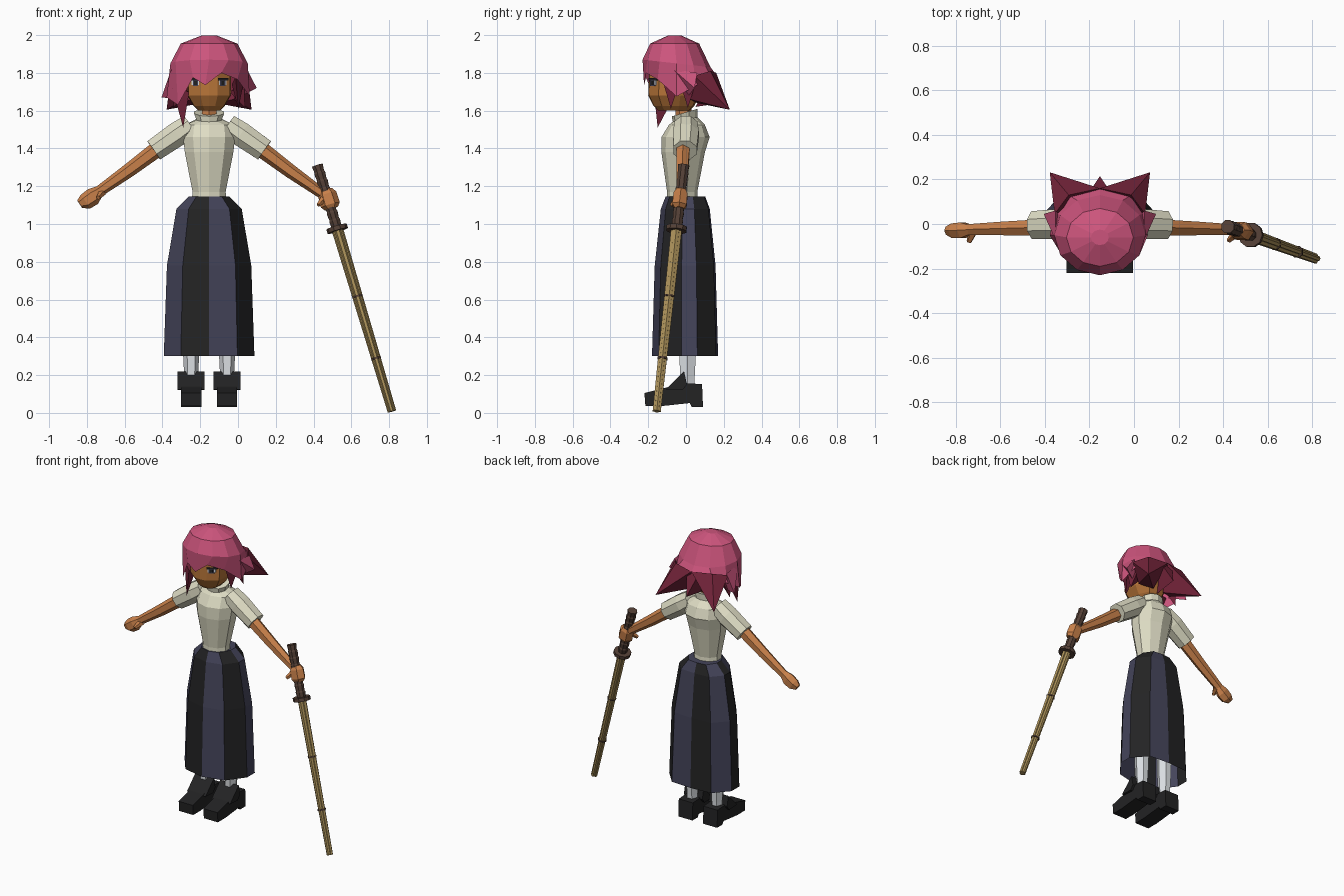
import bpy, bmesh, math
from mathutils import Vector as V

if "Cube" in bpy.data.objects:
    bpy.data.objects.remove(bpy.data.objects["Cube"])

CX = -0.153  # body centre line


def material(name, r, g, b):
    lin = [((c / 255 + 0.055) / 1.055) ** 2.4 for c in (r, g, b)]
    m = bpy.data.materials.new(name)
    m.diffuse_color = (*lin, 1)
    m.use_nodes = True
    m.node_tree.nodes["Principled BSDF"].inputs["Base Color"].default_value = m.diffuse_color
    return m


SKIN = material("skin", 200, 128, 74)
FACE = material("face_skin", 182, 116, 56)
SHIRT = material("cream_cloth", 222, 220, 196)
PINK = material("pink_hair", 204, 84, 124)
DARK_HAIR = material("dark_red_hair", 116, 36, 58)
NAVY = material("navy_cloth", 68, 68, 90)
BLACK = material("black", 35, 35, 36)
SOCK = material("white_sock", 222, 226, 230)
BAMBOO = material("bamboo", 172, 146, 90)
BROWN = material("dark_brown", 84, 64, 54)


def finish(name, bm, mats):
    bmesh.ops.recalc_face_normals(bm, faces=bm.faces)
    me = bpy.data.meshes.new(name)
    bm.to_mesh(me)
    bm.free()
    for m in mats:
        me.materials.append(m)
    ob = bpy.data.objects.new(name, me)
    bpy.context.collection.objects.link(ob)
    return ob


def loft(name, rings, *mats, caps=(True, True), bm=None):
    """Skin a list of point rings; columns cycle through the materials."""
    own = bm is None
    bm = bm or bmesh.new()
    vs = [[bm.verts.new(p) for p in r] for r in rings]
    n = len(vs[0])
    for a, b in zip(vs, vs[1:]):
        for j in range(n):
            k = (j + 1) % n
            bm.faces.new((a[j], a[k], b[k], b[j])).material_index = j % len(mats)
    for end, on in zip((vs[0], vs[-1]), caps):
        if on:
            bm.faces.new(end)
    if own:
        return finish(name, bm, mats)


def tube(name, stations, n, *mats, squash=1.0, bm=None):
    """Tube through (point, radius) stations along a straight axis."""
    pts = [V(p) for p, r in stations]
    d = (pts[-1] - pts[0]).normalized()
    side = V((0, 1, 0)) - d * d.y
    side.normalize()
    up = d.cross(side)
    rings = []
    for p, (_, r) in zip(pts, stations):
        angs = [2 * math.pi * (j + 0.5) / n for j in range(n)]
        rings.append([p + side * r * squash * math.cos(a) + up * r * math.sin(a) for a in angs])
    return loft(name, rings, *mats, bm=bm)


def oval(z, hx, y0, y1, n=10, tilt=0):
    """Oval ring with a point at the front; tilt lowers the front."""
    cy, hy = (y0 + y1) / 2, (y1 - y0) / 2
    return [(CX + hx * math.sin(2 * math.pi * j / n), cy - hy * math.cos(2 * math.pi * j / n),
             z - tilt * math.cos(2 * math.pi * j / n)) for j in range(n)]


def prism(name, profile, x, hx, mat):
    return loft(name, [[(x + s * hx, y, z) for y, z in profile] for s in (-1, 1)], mat)


def spike(name, base, tip, mat):
    """Pointed lock of hair; coordinates are offsets from the centre line."""
    bm = bmesh.new()
    b = [bm.verts.new((CX + x, y, z)) for x, y, z in base]
    t = bm.verts.new((CX + tip[0], tip[1], tip[2]))
    bm.faces.new(b)
    for j in range(len(b)):
        bm.faces.new((b[j], b[(j + 1) % len(b)], t))
    finish(name, bm, [mat])


# Pleated skirt, ten panels in two colours, open at the hem
half = [(0, -.18), (.15, -.145), (.24, -.025), (.24, .06), (.15, .16)]
section = half + [(0, .17)] + [(-x, y) for x, y in half[:0:-1]]
loft("skirt", [[(CX + x * sx, y * sy, z) for x, y in section]
               for z, sx, sy in ((.30, 1, 1), (.78, .93, .92), (1.08, .72, .74), (1.145, .45, .6))],
     NAVY, BLACK, caps=(False, True))

# Shirt body with a flared collar, lower at the front
loft("shirt_body", [oval(*r) for r in (
    (1.09, .10, -.10, .065), (1.17, .092, -.10, .06), (1.38, .135, -.13, .10),
    (1.46, .145, -.13, .125), (1.525, .135, -.09, .10))]
    + [oval(1.553, .07, -.07, .06, tilt=.012), oval(1.59, .083, -.075, .062, tilt=.02)], SHIRT)

# Neck
loft("neck", [oval(z, .044, -.055, .03, 6) for z in (1.54, 1.68)], SKIN)

# Sleeves, arms, socks, shoes on both sides
for s, side in ((-1, "right"), (1, "left")):
    def at(x, y, z):
        return (CX + s * x, y, z)
    tube(side + "_sleeve", [(at(.10, 0, 1.525), .062), (at(.17, 0, 1.475), .07),
                            (at(.293, -.005, 1.39), .064)], 8, SHIRT, squash=1.05)
    tube(side + "_arm", [(at(.25, -.015, 1.415), .044), (at(.43, -.02, 1.28), .037),
                         (at(.60, -.025, 1.16), .028)], 6, SKIN, squash=.95)
    x = CX + s * .095
    loft(side + "_sock", [[(x + r * math.cos(a * math.pi / 3), .008 + 1.2 * r * math.sin(a * math.pi / 3), z)
                           for a in range(6)] for z, r in ((.10, .034), (.18, .036), (.32, .043), (.70, .05))],
         SOCK)
    prism(side + "_shoe", [(-.22, .105), (-.10, .135), (-.04, .16), (.085, .152), (.09, .032),
                           (.03, .032), (.02, .052), (-.13, .036), (-.215, .036)], x, .054, BLACK)
    prism(side + "_shoe_flap", [(-.105, .125), (-.01, .22), (.005, .15), (-.02, .12)], x, .071, BLACK)

# Open hand with thumb
tube("open_hand", [((CX - .575, -.025, 1.178), .027), ((CX - .615, -.028, 1.145), .047),
                   ((CX - .655, -.03, 1.118), .044), ((CX - .685, -.03, 1.105), .024)], 6, SKIN, squash=.85)
tube("thumb", [((-.72, -.03, 1.165), .022), ((-.74, -.08, 1.14), .012)], 5, SKIN)

# Practice sword: grip, guard, staves and bindings along one axis
TOP, GUARD, TIP = V((.42, -.012, 1.31)), V((.525, -.05, .975)), V((.815, -.155, .008))
grip = []
for i in range(9):
    p = TOP.lerp(GUARD, i / 8)
    q = TOP.lerp(GUARD, min(1, (i + .8) / 8))
    grip += [(p, .032), (q, .028)]
tube("grip", grip, 8, BROWN)
axis = (TIP - GUARD).normalized()
tube("guard", [(GUARD - axis * .012, .056), (GUARD + axis * .012, .056)], 10, BROWN)
u = axis.cross(V((0, 1, 0))).normalized()
w = axis.cross(u)
bm = bmesh.new()
for i in range(4):
    d = u * math.cos(i * math.pi / 2) + w * math.sin(i * math.pi / 2)
    tube("", [(GUARD + d * .0145, .0165), (TIP + d * .011, .012)], 6, BAMBOO, bm=bm)
finish("staves", bm, [BAMBOO])
for t in (.37, .71):
    p = GUARD.lerp(TIP, t)
    tube("binding", [(p - axis * .005, .0285), (p + axis * .005, .0285)], 8, BROWN)

# Fist around the grip
F = V((.482, -.032, 1.125))
tube("fist", [(F - axis * .06, .033), (F - axis * .035, .05), (F + axis * .025, .052),
              (F + axis * .045, .036)], 6, SKIN, squash=.85)
tube("fist_thumb", [((.46, -.04, 1.14), .022), ((.425, -.075, 1.10), .011)], 5, SKIN)

# Head
half = [(0, -.20), (.045, -.195), (.11, -.145), (.115, -.03), (.07, .06)]
face = half + [(0, .07)] + [(-x, y) for x, y in half[:0:-1]]
loft("head", [[(CX + x * k, -.06 + (y + .06) * m, z) for x, y in face]
              for z, k, m in ((1.60, .50, .62), (1.625, .72, .8), (1.68, 1, 1), (1.86, 1, .95))], FACE)


# Eyes as thin plates lying on the angled cheeks
def plate(name, s, x0, x1, z0, z1, lift, mat):
    def ring(dy):
        return [(CX + s * x, -.195 + (x - .045) * .77 + dy, z)
                for x, z in ((x0, z0), (x1, z0), (x1, z1), (x0, z1))]
    loft(name, [ring(-lift), ring(.003)], mat)


for s in (-1, 1):
    plate("eye_white", s, .053, .093, 1.737, 1.765, .003, SOCK)
    plate("iris", s, .058, .086, 1.73, 1.765, .0045, NAVY)
    plate("pupil", s, .065, .08, 1.737, 1.757, .0055, BLACK)
    plate("upper_lash", s, .048, .102, 1.760, 1.772, .006, BLACK)
    plate("eyebrow", s, .052, .095, 1.797, 1.803, .004, DARK_HAIR)

# Hair cap: crown fan, two rings and an uneven hem
N = 12


def ring(z, hx, cy, hy, tilt):
    return [(CX + hx * math.sin(2 * math.pi * j / N), cy - hy * math.cos(2 * math.pi * j / N),
             z + tilt * math.cos(2 * math.pi * j / N)) for j in range(N)]


hem = [(-.02, -.222, 1.735), (.065, -.212, 1.80), (.15, -.15, 1.765), (.215, -.05, 1.675),
       (.20, .05, 1.73), (.14, .13, 1.78), (0, .16, 1.79), (-.14, .13, 1.78),
       (-.20, .05, 1.73), (-.225, -.05, 1.67), (-.165, -.15, 1.63), (-.085, -.212, 1.775)]
loft("hair_cap", [ring(1.998, .04, -.06, .035, 0), ring(1.955, .15, -.06, .13, 0),
                  ring(1.85, .205, -.05, .18, .02), [(CX + x, y, z) for x, y, z in hem]],
     PINK, caps=(True, False))

# Back and side locks, mirrored
for s, side in ((-1, "right"), (1, "left")):
    spike(side + "_back_lock", [(s * .203, .045, 1.785), (s * .14, .13, 1.81), (0, .16, 1.80),
                                (s * .04, .06, 1.64), (s * .13, .02, 1.66)],
          (s * .225, .232, 1.605), DARK_HAIR)
    spike(side + "_side_lock", [(s * .20, -.07, 1.82), (s * .20, .06, 1.80), (s * .14, 0, 1.66)],
          (s * .252, .045, 1.695 + s * .025), PINK)
    spike(side + "_under_lock", [(s * .185, -.03, 1.74), (s * .16, .05, 1.74), (s * .11, 0, 1.70)],
          (s * .19, .01, 1.615), DARK_HAIR)
spike("middle_back_lock", [(.05, .14, 1.80), (-.05, .14, 1.80), (0, .05, 1.62)], (0, .215, 1.645), DARK_HAIR)

# Front locks beside the face
spike("long_front_lock", [(-.195, -.09, 1.72), (-.105, -.17, 1.70), (-.12, -.05, 1.70)],
      (-.137, -.15, 1.51), DARK_HAIR)
spike("short_front_lock", [(.185, -.03, 1.76), (.14, -.13, 1.78), (.12, -.04, 1.74)],
      (.155, -.08, 1.61), DARK_HAIR)
